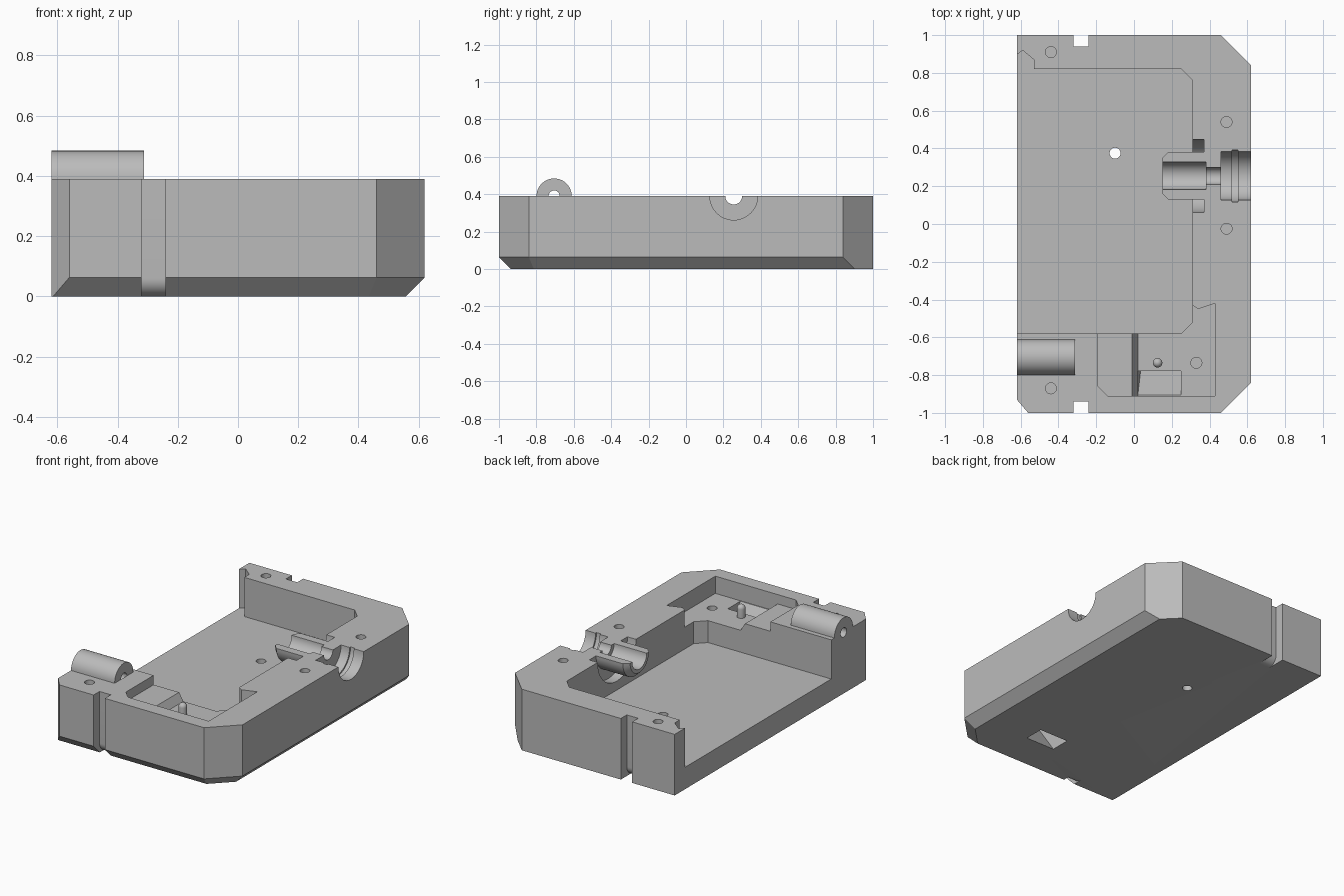
import bpy, bmesh, math
from mathutils import Vector

if "Cube" in bpy.data.objects:
    bpy.data.objects.remove(bpy.data.objects["Cube"])

TOP = 0.39
FLOOR = 0.14
SHELF = 0.28

grey = bpy.data.materials.new("plain_grey")
grey.use_nodes = True
grey.diffuse_color = (0.5, 0.5, 0.5, 1)
grey.node_tree.nodes["Principled BSDF"].inputs["Base Color"].default_value = (0.5, 0.5, 0.5, 1)


def make(name, bm):
    bmesh.ops.recalc_face_normals(bm, faces=bm.faces[:])
    mesh = bpy.data.meshes.new(name)
    bm.to_mesh(mesh)
    bm.free()
    mesh.materials.append(grey)
    ob = bpy.data.objects.new(name, mesh)
    bpy.context.collection.objects.link(ob)
    return ob


def prism(name, points, lo, hi, axis="z", bevels=()):
    """Extrude a flat outline along an axis, then trim it with bevel planes."""
    place = {"z": lambda a, b, d: (a, b, d),
             "y": lambda a, b, d: (a, d, b),
             "x": lambda a, b, d: (d, a, b)}[axis]
    bm = bmesh.new()
    low = [bm.verts.new(place(a, b, lo)) for a, b in points]
    high = [bm.verts.new(place(a, b, hi)) for a, b in points]
    bm.faces.new(low)
    bm.faces.new(high)
    for i in range(len(points)):
        j = (i + 1) % len(points)
        bm.faces.new((low[i], low[j], high[j], high[i]))
    bmesh.ops.recalc_face_normals(bm, faces=bm.faces[:])
    for co, no in bevels:
        cut = bmesh.ops.bisect_plane(bm, geom=bm.verts[:] + bm.edges[:] + bm.faces[:],
                                     plane_co=co, plane_no=no, clear_outer=True)
        edges = [e for e in cut["geom_cut"] if isinstance(e, bmesh.types.BMEdge)]
        bmesh.ops.contextual_create(bm, geom=edges)
    return make(name, bm)


def lathe(name, profile, centre, axis="x", n=48):
    """Solid of revolution from (distance along axis, radius) pairs."""
    bm = bmesh.new()
    rings = []
    for d, r in profile:
        ring = []
        for k in range(n):
            t = 2 * math.pi * k / n
            u, v = r * math.cos(t), r * math.sin(t)
            local = Vector((d, u, v) if axis == "x" else (u, v, d))
            ring.append(bm.verts.new(local + Vector(centre)))
        rings.append(ring)
    for a, b in zip(rings, rings[1:]):
        for k in range(n):
            m = (k + 1) % n
            bm.faces.new((a[k], a[m], b[m], b[k]))
    bm.faces.new(rings[0])
    bm.faces.new(rings[-1])
    return make(name, bm)


def combine(target, tool, operation="DIFFERENCE"):
    mod = target.modifiers.new("combine", "BOOLEAN")
    mod.operation = operation
    mod.solver = "EXACT"
    mod.object = tool
    bpy.context.view_layer.objects.active = target
    bpy.ops.object.modifier_apply(modifier=mod.name)
    bpy.data.objects.remove(tool)


# Block with cut corners; lower edges bevelled on the front and +x sides
outline = [(-0.62, -0.93), (-0.56, -1), (0.46, -1), (0.62, -0.84),
           (0.62, 0.84), (0.46, 1), (-0.62, 1)]
h = math.sqrt(0.5)
body = prism("case_body", outline, 0, TOP, bevels=[
    ((0, -1, 0.063), (0, -1, -1)),
    ((0.62, 0, 0.063), (1, 0, -1)),
    ((0.54, -0.92, 0.063), (h, -h, -1))])

# Main tray, open on the -x side
combine(body, prism("tray", [
    (-0.8, -0.58), (0.25, -0.58), (0.31, -0.52), (0.31, 0.76), (0.25, 0.82),
    (-0.53, 0.82), (-0.53, 0.87), (-0.59, 0.92), (-0.62, 0.895), (-0.8, 0.75)],
    FLOOR, 0.6))

# Stepped front pocket: shallow step, sloped drop and deeper shelf
combine(body, prism("step", [
    (-0.19, -0.5), (-0.19, -0.86), (-0.14, -0.91), (0.43, -0.91), (0.43, -0.58),
    (0.25, -0.58), (0.25, -0.5)], 0.33, 0.6))
combine(body, prism("drop", [
    (-0.04, 0.38), (0.02, SHELF), (0.43, SHELF), (0.43, 0.5), (-0.04, 0.5)],
    -0.91, -0.55, "y"))
combine(body, prism("shelf_end", [
    (0.2, -0.6), (0.43, -0.6), (0.43, -0.42), (0.34, -0.45), (0.31, -0.43),
    (0.2, -0.43)], SHELF, 0.6))

# Slanted slot from the shelf down through the bottom
bm = bmesh.new()
for z, x0, y0 in ((0.285, 0.02, -0.909), (-0.01, 0.045, -0.69)):
    for x in (x0, 0.25):
        for y in (y0, y0 + 0.127):
            bm.verts.new((x, y, z))
bmesh.ops.convex_hull(bm, input=bm.verts[:])
combine(body, make("slot", bm))

# Cradle reaching into the tray, in a round recess of the wall
axis = (0, 0.255, TOP)
combine(body, lathe("recess", [(0.25, 0.193), (0.37, 0.193)], axis))
combine(body, lathe("cradle", [(0.15, 0.095), (0.18, 0.125), (0.42, 0.125)], axis), "UNION")
combine(body, prism("trim", [(-1, -1.5), (1, -1.5), (1, 1.5), (-1, 1.5)], TOP, 0.8))
combine(body, lathe("channel", [
    (0.1, 0.073), (0.38, 0.073), (0.38, 0.045), (0.46, 0.045), (0.46, 0.128),
    (0.52, 0.128), (0.52, 0.138), (0.55, 0.138), (0.55, 0.128), (0.7, 0.128)], axis))

# Cord grooves front and back, rounded into the bottom
for side in (-1, 1):
    curve = [(side * (0.88 + 0.06 * math.cos(t)), 0.06 - 0.06 * math.sin(t))
             for t in (math.pi / 2 * i / 10 for i in range(11))]
    profile = [(side * 1.1, 0.5), (side * 0.94, 0.5)] + curve + \
              [(side * 0.88, -0.05), (side * 1.1, -0.05)]
    combine(body, prism("groove", profile, -0.32, -0.24, "x"))

# Screw holes and the hole through the tray floor
holes = [(-0.44, 0.91, 0.2), (-0.44, -0.87, 0.2), (0.49, 0.54, 0.2),
         (0.49, -0.025, 0.2), (0.33, -0.735, 0.15), (-0.1, 0.375, -0.1)]
for x, y, bottom in holes:
    combine(body, lathe("hole", [(bottom, 0.029), (0.6, 0.029)], (x, y, 0), "z", 32))

# Hinge barrel with its bore
hinge = (0, -0.705, TOP)
combine(body, lathe("barrel", [(-0.62, 0.094), (-0.312, 0.094)], hinge), "UNION")
combine(body, lathe("bore", [(-0.7, 0.03), (-0.312, 0.03)], hinge, n=32))

# Round-topped peg on the shelf
dome = [(0.335 + 0.025 * math.sin(t), 0.025 * math.cos(t))
        for t in (math.pi / 2 * i / 6.2 for i in range(7))]
peg = lathe("locating_peg", [(0.275, 0.025)] + dome, (0.125, -0.735, 0), "z", 24)

# Smooth the round surfaces, keep the edges crisp
for ob in (body, peg):
    bpy.ops.object.select_all(action="DESELECT")
    ob.select_set(True)
    bpy.context.view_layer.objects.active = ob
    bpy.ops.object.shade_smooth_by_angle(angle=math.radians(25))
